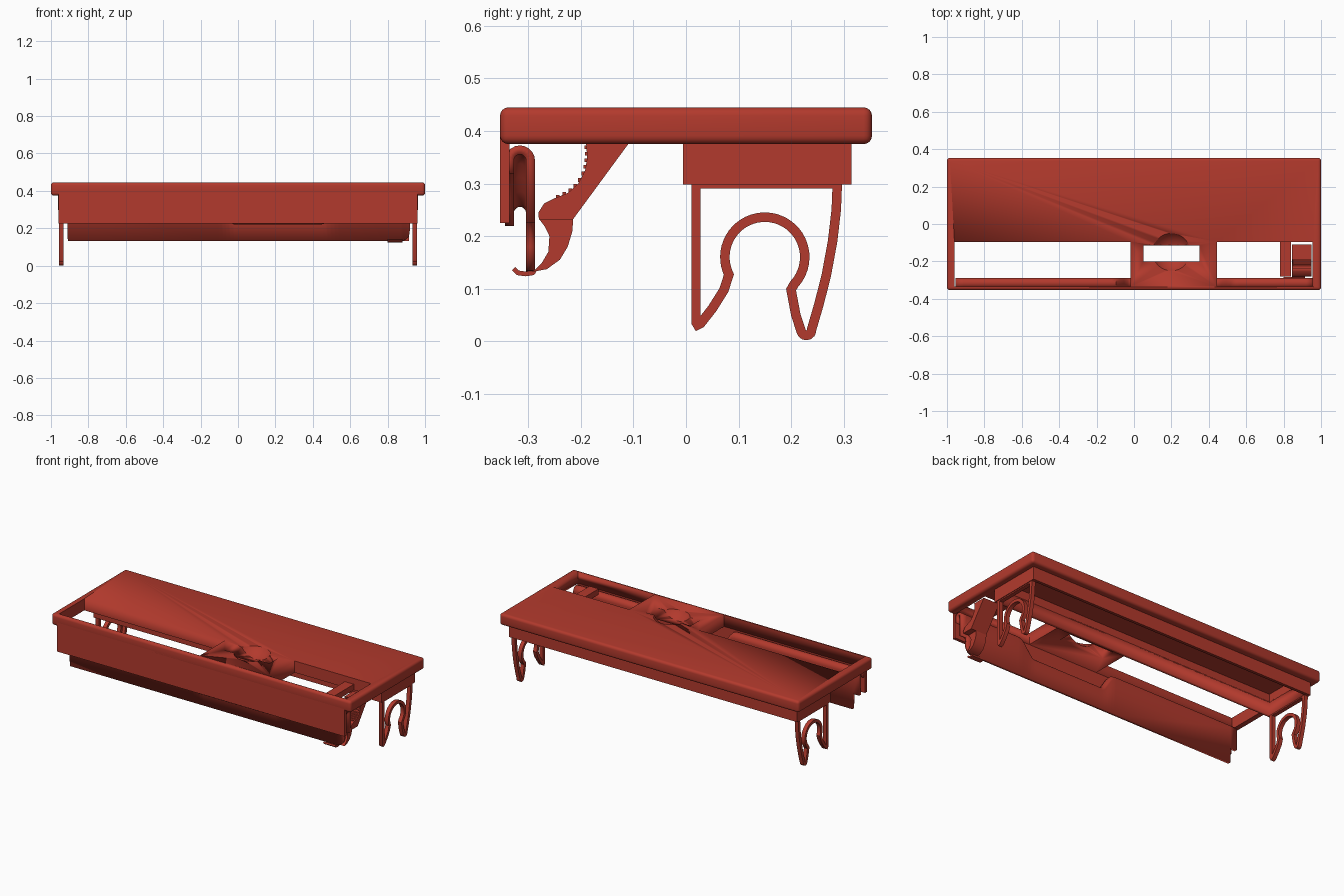
import bpy, bmesh, math
from mathutils import Vector

if "Cube" in bpy.data.objects:
    bpy.data.objects.remove(bpy.data.objects["Cube"], do_unlink=True)

RED = (0.45, 0.042, 0.026, 1)
red = bpy.data.materials.new("red plastic")
red.use_nodes = True
red.diffuse_color = RED
red.node_tree.nodes["Principled BSDF"].inputs["Base Color"].default_value = RED


def finish(name, bm, smooth=True):
    bmesh.ops.recalc_face_normals(bm, faces=bm.faces[:])
    mesh = bpy.data.meshes.new(name)
    bm.to_mesh(mesh)
    bm.free()
    mesh.materials.append(red)
    ob = bpy.data.objects.new(name, mesh)
    bpy.context.collection.objects.link(ob)
    if smooth:
        activate(ob)
        bpy.ops.object.shade_smooth_by_angle(angle=math.radians(35))
    return ob


def activate(ob):
    bpy.ops.object.select_all(action='DESELECT')
    ob.select_set(True)
    bpy.context.view_layer.objects.active = ob


def box(name, x, y, z, bevel=0):
    bm = bmesh.new()
    bmesh.ops.create_cube(bm, size=1)
    for v in bm.verts:
        for i, (lo, hi) in enumerate((x, y, z)):
            v.co[i] = hi if v.co[i] > 0 else lo
    if bevel:
        bmesh.ops.bevel(bm, geom=bm.edges[:], offset=bevel, segments=4,
                        profile=0.5, affect='EDGES')
    return finish(name, bm)


def cut(ob, *cutters):
    activate(ob)
    for c in cutters:
        m = ob.modifiers.new("cut", 'BOOLEAN')
        m.operation, m.object, m.solver = 'DIFFERENCE', c, 'EXACT'
        bpy.ops.object.modifier_apply(modifier=m.name)


def thicken_x(bm, x0, x1):
    res = bmesh.ops.extrude_face_region(bm, geom=bm.faces[:])
    bmesh.ops.translate(bm, vec=(x1 - x0, 0, 0),
                        verts=[g for g in res["geom"] if isinstance(g, bmesh.types.BMVert)])


def profile(name, pts, x0, x1):
    """Solid from a closed y-z outline, extruded along x."""
    bm = bmesh.new()
    bm.faces.new([bm.verts.new((x0, y, z)) for y, z in pts])
    thicken_x(bm, x0, x1)
    return finish(name, bm)


def stroke(name, pts, width, x0, x1, closed=False):
    """Band of even width along a y-z path, extruded along x."""
    bm = bmesh.new()
    p = [Vector(q) for q in pts]
    n = len(p)
    rows = []
    for i in range(n):
        a = p[i - 1] if closed or i else p[i]
        b = p[(i + 1) % n] if closed or i < n - 1 else p[i]
        d1 = (p[i] - a).normalized() if a != p[i] else (b - p[i]).normalized()
        d2 = (b - p[i]).normalized() if b != p[i] else d1
        t = (d1 + d2).normalized()
        k = width / 2 / max(0.6, t.dot(d1))
        off = Vector((-t.y, t.x)) * k
        rows.append([bm.verts.new((x0, *(p[i] + s * off))) for s in (1, -1)])
    for i in range(n if closed else n - 1):
        j = (i + 1) % n
        bm.faces.new((rows[i][0], rows[i][1], rows[j][1], rows[j][0]))
    thicken_x(bm, x0, x1)
    return finish(name, bm)


def arc(cy, cz, r, a0, a1, n):
    return [(cy + r * math.cos(math.radians(a0 + (a1 - a0) * i / n)),
             cz + r * math.sin(math.radians(a0 + (a1 - a0) * i / n))) for i in range(n + 1)]


# Cutters for the openings, the finger dish and the hollow underneath
front_y = (-0.335, -0.095)
large_opening = box("large_opening_cutter", (-0.96, -0.02), front_y, (0.2, 0.6))
small_opening = box("small_opening_cutter", (0.445, 0.955), front_y, (0.2, 0.6))
slot = box("slot_cutter", (0.05, 0.35), (-0.2, -0.115), (0.2, 0.6))
hollow = box("hollow_cutter", (-0.93, 0.93), (0.013, 0.297), (0.2, 0.425))
bm = bmesh.new()
bmesh.ops.create_uvsphere(bm, u_segments=48, v_segments=32, radius=0.12)
bmesh.ops.translate(bm, verts=bm.verts[:], vec=(0.2, -0.15, 0.511))
dish = finish("dish_cutter", bm)

# Top tray and the skirt below its rear half
tray = box("tray_top", (-1, 1), (-0.354, 0.354), (0.375, 0.445), 0.016)
cut(tray, large_opening, small_opening, slot, dish, hollow)
skirt = box("rear_skirt", (-0.962, 0.962), (-0.006, 0.315), (0.298, 0.38))
cut(skirt, hollow)
for c in (large_opening, small_opening, slot, dish, hollow):
    bpy.data.objects.remove(c, do_unlink=True)

# Fixed front wall and the bar across the small opening
box("front_wall", (-0.96, 0.96), (-0.354, -0.336), (0.225, 0.40))
box("opening_crossbar", (0.78, 0.84), (-0.28, -0.09), (0.375, 0.41))


# Sprung front flap, hinged on an arch that dips under the middle
def smooth(a, b, x):
    t = min(1, max(0, (x - a) / (b - a)))
    return t * t * (3 - 2 * t)


stations = [-0.955, -0.912, -0.91] + [-0.12 + 0.02 * i for i in range(35)] + [0.87]
stations += [0.87 + 0.048 * math.sin(math.radians(a)) for a in (20, 40, 60, 80, 90)]
stations += [0.92, 0.955]
bm = bmesh.new()
rows = []
for x in stations:
    top = 0.364 - 0.1 * (smooth(-0.11, -0.02, x) - smooth(0.445, 0.55, x))
    low = 0.132
    if x < -0.911 or x > 0.919:
        low = 0.225
    elif x > 0.87:
        low += 0.048 - math.sqrt(max(0, 0.048 ** 2 - (x - 0.87) ** 2))
    path = [(-0.336, top - 0.045)] + arc(-0.316, top - 0.02, 0.02, 180, 0, 10) + [(-0.296, low)]
    rows.append([bm.verts.new((x, y, z)) for y, z in path])
for r, s in zip(rows, rows[1:]):
    for i in range(len(r) - 1):
        bm.faces.new((r[i], r[i + 1], s[i + 1], s[i]))
flap = finish("front_flap", bm)
mod = flap.modifiers.new("thickness", 'SOLIDIFY')
mod.thickness, mod.offset = 0.017, 0

# Small hooked tab under the flap
stroke("flap_tab", [(-0.288, 0.135), (-0.292, 0.13), (-0.305, 0.128), (-0.32, 0.13), (-0.328, 0.138)],
       0.009, 0.80, 0.88)

# Thumb lever: wide sloping upper arm, narrower lower arm
concave = [(-0.19, 0.375), (-0.188, 0.35), (-0.192, 0.325), (-0.205, 0.3), (-0.225, 0.282),
           (-0.25, 0.272)]
profile("lever_upper", concave + [(-0.27, 0.262), (-0.281, 0.245), (-0.28, 0.232), (-0.215, 0.232),
                                  (-0.11, 0.375)], 0.845, 0.95)
profile("lever_lower", [(-0.28, 0.233), (-0.268, 0.217), (-0.26, 0.2), (-0.262, 0.17), (-0.275, 0.148),
                        (-0.292, 0.132), (-0.265, 0.137), (-0.24, 0.155), (-0.225, 0.18),
                        (-0.216, 0.21), (-0.215, 0.233)], 0.845, 0.915)

# Grip ribs along the hollow of the lever
for i, ((ya, za), (yb, zb)) in enumerate(zip(concave, concave[1:])):
    for k in (0.25, 0.75):
        y, z = ya + (yb - ya) * k, za + (zb - za) * k
        box("grip_rib", (0.85, 0.945), (y - 0.004, y + 0.003), (z - 0.003, z + 0.004))

# Snap clips at both ends
clip = [(0.019, 0.3), (0.288, 0.3), (0.286, 0.25), (0.279, 0.19), (0.267, 0.125), (0.253, 0.07),
        (0.239, 0.022)]
clip += arc(0.229, 0.021, 0.01, -10, -170, 6)
clip += [(0.209, 0.05), (0.2, 0.098)]
clip += arc(0.15, 0.16, 0.076, -43, 206, 36)
clip += [(0.072, 0.097), (0.05, 0.062), (0.028, 0.034), (0.022, 0.031), (0.019, 0.036)]
for side, x0 in (("left", 0.934), ("right", -0.958)):
    stroke(side + "_clip", clip, 0.018, x0, x0 + 0.024, closed=True)
